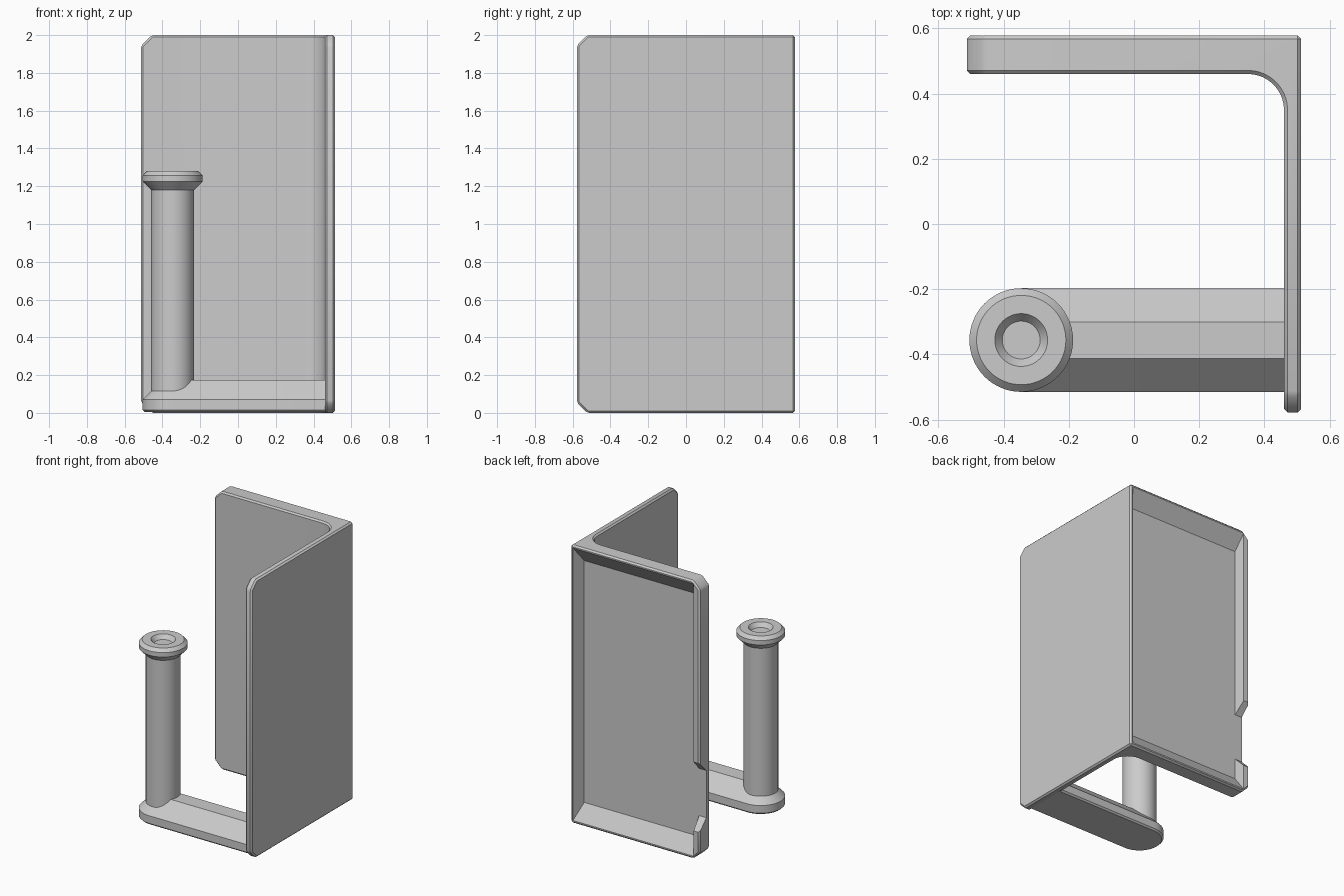
import bpy, bmesh
from math import sin, cos, pi, radians

cube = bpy.data.objects.get("Cube")
if cube:
    bpy.data.objects.remove(cube, do_unlink=True)

grey = bpy.data.materials.new("light_grey")
grey.use_nodes = True
grey.diffuse_color = (0.6, 0.6, 0.6, 1)
grey.node_tree.nodes["Principled BSDF"].inputs["Base Color"].default_value = (0.6, 0.6, 0.6, 1)


def make(name, bm):
    bmesh.ops.recalc_face_normals(bm, faces=bm.faces)
    mesh = bpy.data.meshes.new(name)
    bm.to_mesh(mesh)
    bm.free()
    mesh.materials.append(grey)
    obj = bpy.data.objects.new(name, mesh)
    bpy.context.collection.objects.link(obj)
    return obj


def activate(obj):
    bpy.ops.object.select_all(action='DESELECT')
    obj.select_set(True)
    bpy.context.view_layer.objects.active = obj


def smooth(obj):
    activate(obj)
    bpy.ops.object.shade_smooth_by_angle(angle=radians(25))


def loft(rings):
    """Closed solid through rings of equal point count."""
    bm = bmesh.new()
    loops = [[bm.verts.new(p) for p in ring] for ring in rings]
    n = len(loops[0])
    for a, b in zip(loops, loops[1:]):
        for i in range(n):
            j = (i + 1) % n
            bm.faces.new((a[i], a[j], b[j], b[i]))
    bm.faces.new(loops[0][::-1])
    bm.faces.new(loops[-1])
    bmesh.ops.recalc_face_normals(bm, faces=bm.faces)
    return bm


def chamfer(bm, edges, size):
    bmesh.ops.bevel(bm, geom=edges, offset=size, offset_type='OFFSET',
                    segments=1, profile=0.5, affect='EDGES', clamp_overlap=True)


# Overall outline
LEFT, RIGHT, FRONT, BACK, TOP = -0.513, 0.513, -0.578, 0.578, 2.0
INNER_X, INNER_Y, FILLET = 0.46, 0.46, 0.11

# L-shaped bracket: back panel and side plate with a filleted inner corner
outline = [(LEFT, BACK), (LEFT, INNER_Y)]
for i in range(17):
    a = pi / 2 * (1 - i / 16)
    outline.append((INNER_X - FILLET + FILLET * cos(a), INNER_Y - FILLET + FILLET * sin(a)))
outline += [(INNER_X, FRONT), (RIGHT, FRONT), (RIGHT, BACK)]
bm = loft([[(x, y, z) for x, y in outline] for z in (0, TOP)])


def at_free_end(e):
    a, b = (v.co for v in e.verts)
    flat = abs(a.z - b.z) < 1e-4
    return flat and (max(a.x, b.x) < LEFT + 0.001 or max(a.y, b.y) < FRONT + 0.001)


chamfer(bm, [e for e in bm.edges if at_free_end(e)], 0.055)
chamfer(bm, [e for e in bm.edges if e.calc_face_angle(0) > radians(30)], 0.011)
bracket = make("bracket", bm)

# Sloped recess in the back, and a notch through its rim
FLOOR = 0.5


def recess_ring(y, x0, x1, z0):
    return [(x0, y, z0), (x1, y, z0), (x1, y, TOP - z0), (x0, y, TOP - z0)]


recess = loft([recess_ring(FLOOR, -0.455, 0.46, 0.13),
               recess_ring(BACK, -0.465, 0.495, 0.02),
               recess_ring(0.65, -0.465, 0.495, 0.02)])
notch_profile = [(FLOOR + 0.001, 0.28), (FLOOR + 0.001, 0.62), (0.6, 0.72), (0.6, 0.18)]
notch = loft([[(x, y, z) for y, z in notch_profile] for x in (-0.6, -0.43)])
for name, cutter_bm in (("recess_cutter", recess), ("notch_cutter", notch)):
    cutter = make(name, cutter_bm)
    cutter.hide_render = True
    activate(bracket)
    mod = bracket.modifiers.new(name, 'BOOLEAN')
    mod.operation = 'DIFFERENCE'
    mod.solver = 'EXACT'
    mod.object = cutter
    bpy.ops.object.modifier_apply(modifier=mod.name)
    bpy.data.objects.remove(cutter, do_unlink=True)
smooth(bracket)

# Round-ended arm with chamfered top
CX, CY = -0.346, -0.356


def arm_ring(r, z):
    arc = [pi / 2 + pi * i / 32 for i in range(33)]
    return ([(CX + r * cos(a), CY + r * sin(a), z) for a in arc]
            + [(0.485, CY - r, z), (0.485, CY + r, z)])


smooth(make("arm", loft([arm_ring(r, z) for r, z in
                         ((0.148, 0.004), (0.159, 0.015), (0.159, 0.07), (0.056, 0.175))])))

# Post with flanged end and a shallow tapered hole
SEG = 64
post_profile = [(0.114, 0.05), (0.114, 1.18), (0.159, 1.225), (0.159, 1.257),
                (0.137, 1.28), (0.081, 1.28), (0.058, 1.25)]
smooth(make("post", loft([[(CX + r * cos(2 * pi * i / SEG), CY + r * sin(2 * pi * i / SEG), z)
                           for i in range(SEG)] for r, z in post_profile])))
